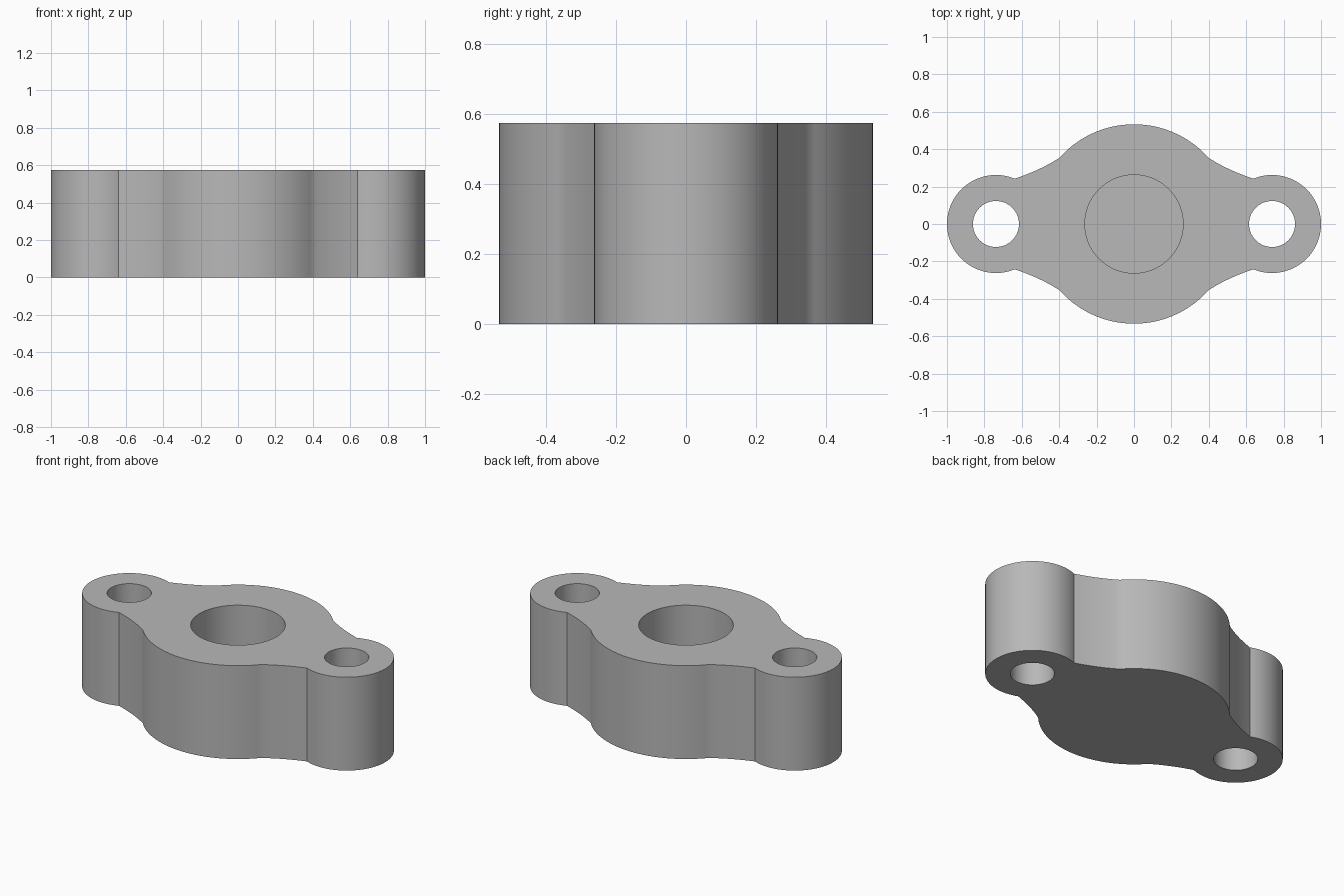
import bpy
import bmesh
from math import cos, sin, pi, atan2, radians
from mathutils import Vector

HEIGHT = 0.573
BOSS_R = 0.533
LOBE_X, LOBE_R = 0.738, 0.262
BOLT_R, BORE_R = 0.123, 0.263
FLOOR = 0.11

cube = bpy.data.objects.get("Cube")
if cube:
    bpy.data.objects.remove(cube, do_unlink=True)

# Single grey metal
metal = bpy.data.materials.new("grey_metal")
colour = (0.48, 0.48, 0.48, 1)
metal.diffuse_color = colour
metal.use_nodes = True
metal.node_tree.nodes["Principled BSDF"].inputs["Base Color"].default_value = colour


def arc(cx, r, a0, a1, n):
    return [Vector((cx + r * cos(a0 + (a1 - a0) * i / n),
                    r * sin(a0 + (a1 - a0) * i / n))) for i in range(n + 1)]


def extrude(name, outline, z0, z1):
    bm = bmesh.new()
    face = bm.faces.new([bm.verts.new((p.x, p.y, z0)) for p in outline])
    result = bmesh.ops.extrude_face_region(bm, geom=[face])
    top = [v for v in result["geom"] if isinstance(v, bmesh.types.BMVert)]
    bmesh.ops.translate(bm, verts=top, vec=(0, 0, z1 - z0))
    bmesh.ops.recalc_face_normals(bm, faces=bm.faces)
    mesh = bpy.data.meshes.new(name)
    bm.to_mesh(mesh)
    bm.free()
    mesh.materials.append(metal)
    obj = bpy.data.objects.new(name, mesh)
    bpy.context.collection.objects.link(obj)
    return obj


# One quarter of the outline: lobe arc, concave web, boss arc
lobe = arc(LOBE_X, LOBE_R, 0, atan2(0.242, -0.1), 28)
boss = arc(0, BOSS_R, atan2(0.355, 0.4), pi / 2, 24)
start, end, ctrl = lobe[-1], boss[0], Vector((0.5, 0.288))
web = [start * (1 - t) ** 2 + ctrl * 2 * t * (1 - t) + end * t * t
       for t in (i / 10 for i in range(1, 10))]
quarter = lobe + web + boss

# Mirror the quarter into a full closed outline
half = quarter + [Vector((-p.x, p.y)) for p in reversed(quarter[:-1])]
outline = half + [Vector((p.x, -p.y)) for p in reversed(half[1:-1])]
flange = extrude("flange_body", outline, 0, HEIGHT)

# Two through bolt holes and a blind centre bore
for name, x, r, z in (("left_bolt_hole", LOBE_X, BOLT_R, -0.1),
                      ("right_bolt_hole", -LOBE_X, BOLT_R, -0.1),
                      ("centre_bore", 0, BORE_R, FLOOR)):
    cutter = extrude(name, arc(x, r, 0, 2 * pi, 64)[:-1], z, HEIGHT + 0.1)
    cutter.hide_render = True
    cut = flange.modifiers.new(name, "BOOLEAN")
    cut.operation = "DIFFERENCE"
    cut.solver = "EXACT"
    cut.object = cutter
    bpy.context.view_layer.objects.active = flange
    bpy.ops.object.modifier_apply(modifier=cut.name)
    bpy.data.objects.remove(cutter, do_unlink=True)

# Smooth walls, crisp rims and corners
bpy.ops.object.select_all(action="DESELECT")
flange.select_set(True)
bpy.context.view_layer.objects.active = flange
bpy.ops.object.shade_smooth_by_angle(angle=radians(30))
